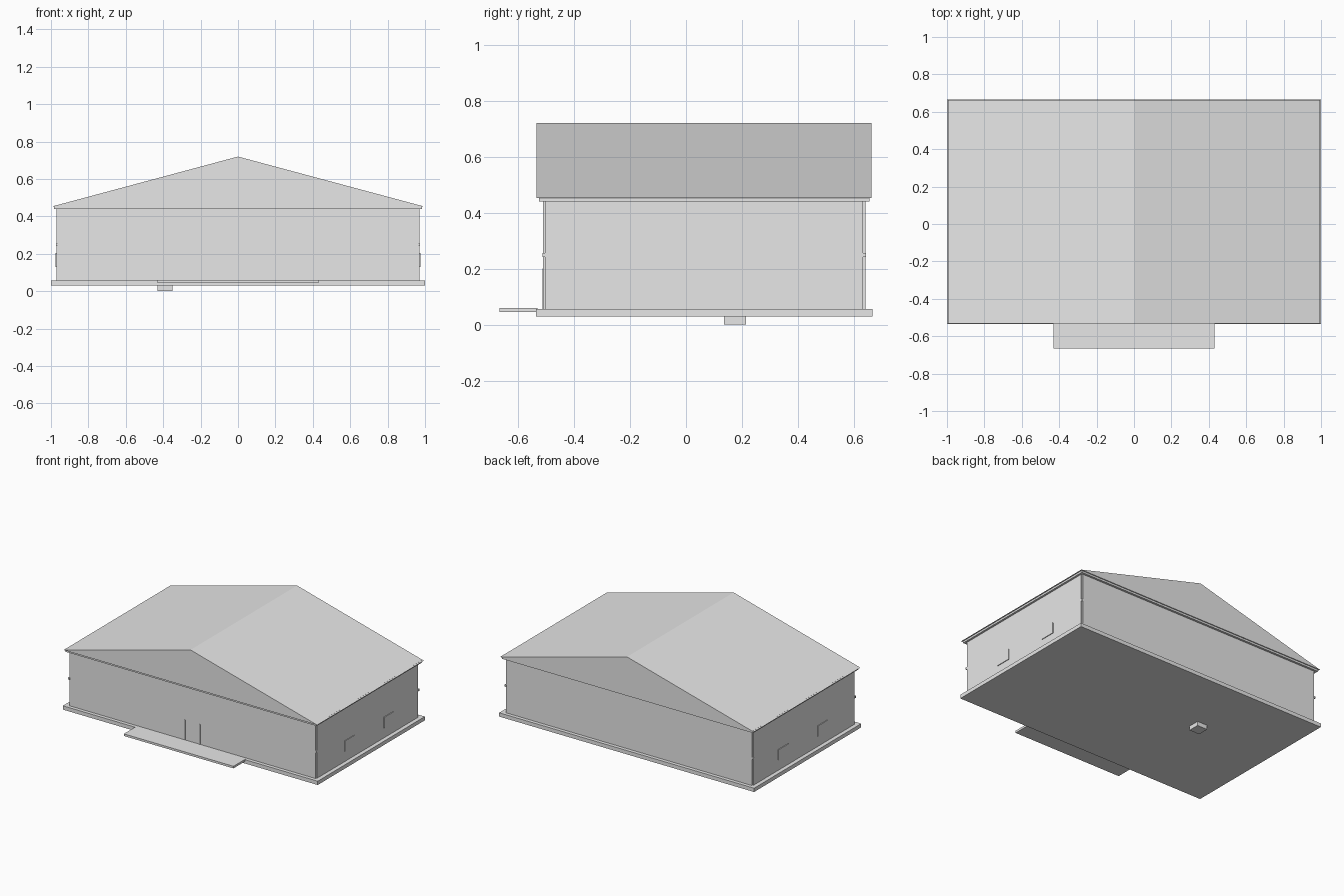
import bpy
import bmesh

cube = bpy.data.objects.get("Cube")
if cube:
    bpy.data.objects.remove(cube, do_unlink=True)

grey = bpy.data.materials.new("light_grey")
grey.use_nodes = True
grey.diffuse_color = (0.8, 0.8, 0.8, 1)
grey.node_tree.nodes["Principled BSDF"].inputs["Base Color"].default_value = grey.diffuse_color


def prism(name, profile, y0, y1):
    """Extrude an x-z outline from y0 to y1."""
    bm = bmesh.new()
    face = bm.faces.new([bm.verts.new((x, y0, z)) for x, z in profile])
    new = bmesh.ops.extrude_face_region(bm, geom=[face])["geom"]
    moved = [v for v in new if isinstance(v, bmesh.types.BMVert)]
    bmesh.ops.translate(bm, verts=moved, vec=(0, y1 - y0, 0))
    bmesh.ops.recalc_face_normals(bm, faces=bm.faces)
    mesh = bpy.data.meshes.new(name)
    bm.to_mesh(mesh)
    bm.free()
    mesh.materials.append(grey)
    obj = bpy.data.objects.new(name, mesh)
    bpy.context.collection.objects.link(obj)
    return obj


def box(name, x0, x1, y0, y1, z0, z1):
    return prism(name, [(x0, z0), (x1, z0), (x1, z1), (x0, z1)], y0, y1)


# Foundation, porch slab and the small block underneath
BASE, EAVE = 0.057, 0.44
box("foundation", -1, 1, -0.535, 0.665, 0.03, BASE)
box("porch_slab", -0.43, 0.43, -0.665, -0.53, 0.045, 0.06)
box("under_block", -0.43, -0.35, 0.135, 0.215, 0, 0.032)

# Walls, whose two overlapping bodies leave a notch at each corner
box("front_back_walls", -0.964, 0.964, -0.51, 0.64, BASE, EAVE)
box("side_walls", -0.971, 0.971, -0.503, 0.632, BASE, EAVE)

# Small clips bridging the corner notches
for side, sx in (("left", 1), ("right", -1)):
    for end, y in (("front", -0.507), ("back", 0.636)):
        x = sx * 0.968
        box(f"{side}_{end}_corner_clip", x - 0.006, x + 0.006,
            y - 0.006, y + 0.006, 0.242, 0.256)

# Door jambs
for side, x in (("left", 0.058), ("right", -0.058)):
    box(f"{side}_door_jamb", x - 0.003, x + 0.003, -0.513, -0.505, BASE, 0.2)

# Side window plates
for side, sx in (("left", 1), ("right", -1)):
    for end, y in (("front", -0.14), ("back", 0.3)):
        xs = sorted((sx * 0.965, sx * 0.976))
        box(f"{side}_{end}_window", *xs, y - 0.055, y + 0.055, 0.13, 0.205)

# Eave band and gable roof
box("eave_band", -0.985, 0.985, -0.525, 0.655, EAVE, 0.456)
prism("gable_roof", [(-0.995, 0.453), (0.995, 0.453), (0, 0.72)], -0.533, 0.662)
